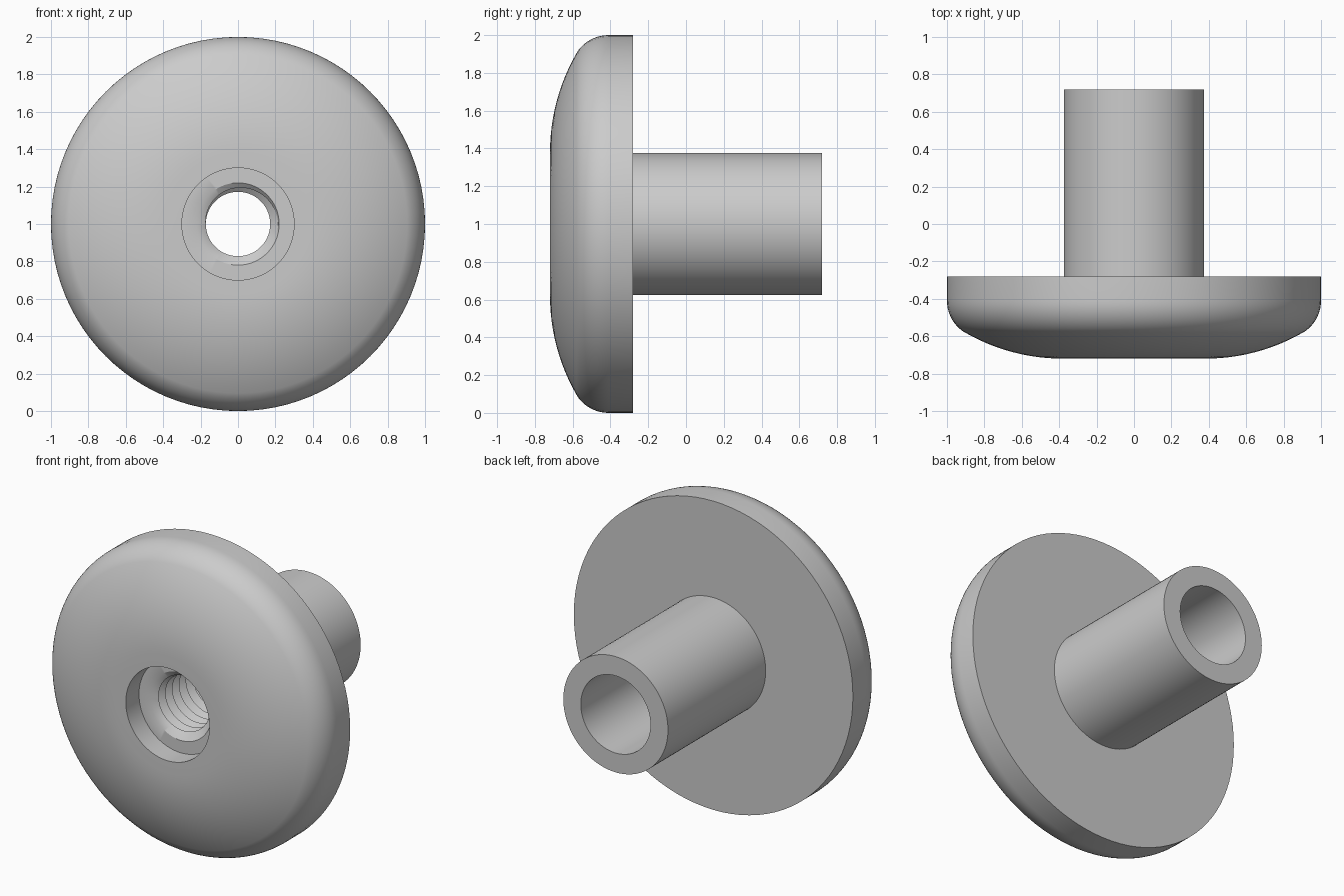
import bpy, bmesh
from math import sin, cos, pi, radians

if "Cube" in bpy.data.objects:
    bpy.data.objects.remove(bpy.data.objects["Cube"])

SEG = 96
bm = bmesh.new()


def on_axis(r, y, a):
    # Point around the bore axis, which runs along y at z = 1
    return (r * cos(a), y, 1 + r * sin(a))


def lattice(fn, rows):
    # Skin a grid of points fn(row, angle) all the way round the axis
    grid = [[bm.verts.new(on_axis(*fn(k, 2 * pi * s / SEG), 2 * pi * s / SEG))
             for s in range(SEG + 1)] for k in range(rows)]
    for k in range(rows - 1):
        for s in range(SEG):
            bm.faces.new((grid[k][s], grid[k][s + 1],
                          grid[k + 1][s + 1], grid[k + 1][s]))


# Outer profile (radius, y): counterbore, domed face, rounded rim, stem, rear bore
T0, T1 = -0.565, 0.08
profile = [(0.22, -0.585), (0.30, -0.585), (0.30, -0.72), (0.38, -0.72)]
for i in range(1, 13):
    a = radians(30) * i / 12
    profile.append((0.38 + 1.05 * sin(a), -0.72 + 1.05 * (1 - cos(a))))
for i in range(1, 11):
    a = radians(30 + 60 * i / 10)
    profile.append((0.80 + 0.20 * sin(a), -0.41 - 0.20 * cos(a)))
profile += [(1.0, -0.28), (0.375, -0.28), (0.375, 0.72), (0.25, 0.72), (0.25, T1)]
lattice(lambda k, a: profile[k], len(profile))

# Helical thread: rows follow the crests and roots, clipped flat at both ends
PITCH, CREST, ROOT = 0.07, 0.172, 0.215
rows = int((T1 - T0) / PITCH * 2) + 6


def thread(k, a):
    if k == 0:
        return profile[0]
    if k == rows - 1:
        return profile[-1]
    lead = PITCH * a / (2 * pi)
    y = min(max(T0 + lead + (k - 3) * PITCH / 2, T0), T1)
    phase = ((y - T0 - lead) / PITCH) % 1
    return (CREST + (ROOT - CREST) * abs(2 * phase - 1), y)


lattice(thread, rows)

# Weld seams into one closed solid
bmesh.ops.remove_doubles(bm, verts=bm.verts, dist=0.0002)
bmesh.ops.dissolve_degenerate(bm, edges=bm.edges, dist=0.0001)
bmesh.ops.recalc_face_normals(bm, faces=bm.faces)

mesh = bpy.data.meshes.new("threaded_flanged_bushing")
bm.to_mesh(mesh)
bm.free()
bushing = bpy.data.objects.new("threaded_flanged_bushing", mesh)
bpy.context.collection.objects.link(bushing)
bpy.context.view_layer.objects.active = bushing
bushing.select_set(True)
bpy.ops.object.shade_smooth_by_angle(angle=radians(30))
